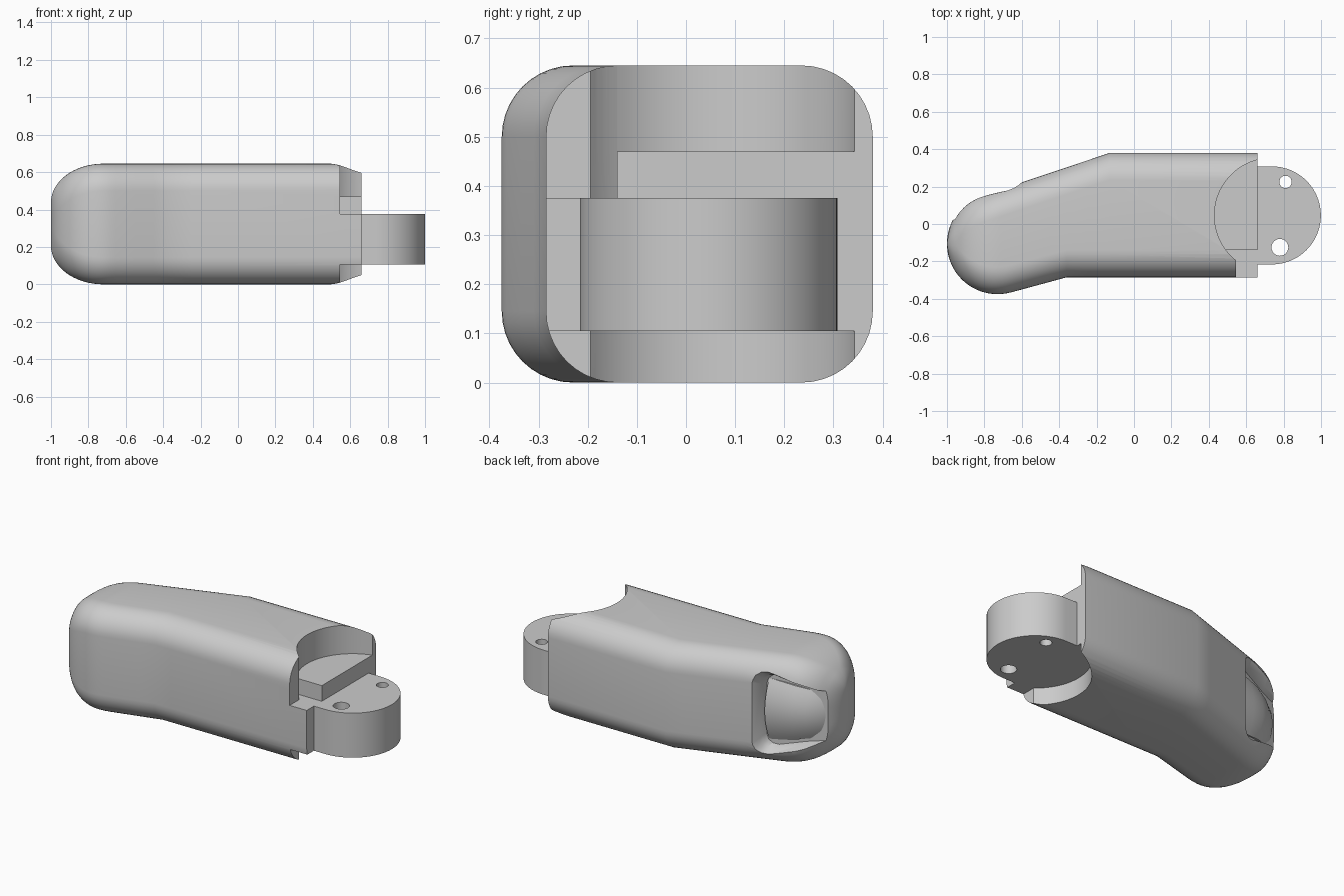
import bpy, bmesh, math

cube = bpy.data.objects.get("Cube")
if cube:
    bpy.data.objects.remove(cube, do_unlink=True)

grey = bpy.data.materials.new("light grey")
grey.use_nodes = True
grey.diffuse_color = (0.6, 0.6, 0.6, 1)
grey.node_tree.nodes["Principled BSDF"].inputs["Base Color"].default_value = (0.6, 0.6, 0.6, 1)


def loft(name, rings):
    """Closed solid skinned through rings with equal point counts."""
    bm = bmesh.new()
    loops = [[bm.verts.new(p) for p in ring] for ring in rings]
    n = len(loops[0])
    for a, b in zip(loops, loops[1:]):
        for i in range(n):
            j = (i + 1) % n
            bm.faces.new((a[i], a[j], b[j], b[i]))
    bm.faces.new(loops[0][::-1])
    bm.faces.new(loops[-1])
    bmesh.ops.recalc_face_normals(bm, faces=bm.faces)
    mesh = bpy.data.meshes.new(name)
    bm.to_mesh(mesh)
    bm.free()
    mesh.materials.append(grey)
    ob = bpy.data.objects.new(name, mesh)
    bpy.context.collection.objects.link(ob)
    return ob


def prism(name, outline, z0, z1):
    return loft(name, [[(x, y, z) for x, y in outline] for z in (z0, z1)])


def arc(cx, cy, r, a0, a1, n):
    angles = [math.radians(a0 + (a1 - a0) * i / n) for i in range(n + 1)]
    return [(cx + r * math.cos(a), cy + r * math.sin(a)) for a in angles]


def activate(ob):
    bpy.ops.object.select_all(action='DESELECT')
    ob.select_set(True)
    bpy.context.view_layer.objects.active = ob


def cut(ob, cutter):
    cutter.hide_render = True
    mod = ob.modifiers.new("cut", 'BOOLEAN')
    mod.operation = 'DIFFERENCE'
    mod.solver = 'EXACT'
    mod.object = cutter
    activate(ob)
    bpy.ops.object.modifier_apply(modifier=mod.name)
    bpy.data.objects.remove(cutter, do_unlink=True)


MID = 0.3225            # mid height
TX, TY, TR = -0.73, -0.105, 0.27   # rounded tip in plan
PX, PY = 0.737, 0.046   # joint pivot


# Bent body: rounded-rectangle sections along x
def y_tip(x):
    return math.sqrt(max(0, TR ** 2 - (x - TX) ** 2))


def y_high(x):
    if x < -0.81:
        return TY + y_tip(x)
    return min(0.38, 0.38 + 0.334 * (x + 0.13))


def y_low(x):
    if x < -0.655:
        return TY - y_tip(x)
    return max(-0.365 + 0.271 * (x + 0.655), -0.365) if x < -0.36 else -0.285


def half_height(x):
    if x > -0.72:
        return MID
    return 0.115 + 0.2075 * math.sqrt(max(0, 1 - ((-0.72 - x) / 0.28) ** 2))


def section(x):
    lo, hi, hz = y_low(x), y_high(x), half_height(x)
    hy, cy = (hi - lo) / 2, (hi + lo) / 2
    ry, rz = min(0.145, 0.92 * hy), min(0.145, 0.92 * hz)
    ring = []
    for k, (sy, sz) in enumerate(((1, 1), (-1, 1), (-1, -1), (1, -1))):
        for c, s in arc(0, 0, 1, 90 * k, 90 * k + 90, 10):
            ring.append((x, cy + sy * (hy - ry) + ry * c, MID + sz * (hz - rz) + rz * s))
    return ring


xs = [TX - TR * math.cos(math.radians(a)) for a in range(4, 101, 4)]
xs += [-0.655, -0.55, -0.45, -0.36, -0.25, -0.13, 0.66]
body = loft("body", [section(x) for x in xs])

# Joint pockets above and below, open to the front corner
corner = [(0.545, -0.6), (1.0, -0.6)]
pocket = arc(PX, PY, 0.307, 90, 231.5, 40) + corner + [(1.0, PY + 0.307)]
step = arc(PX, PY, 0.307, 217.3, 231.5, 5) + corner + [(1.0, -0.14)]
cut(body, prism("upper_pocket_cutter", pocket, 0.47, 1.0))
cut(body, prism("step_cutter", step, 0.375, 1.0))
cut(body, prism("lower_pocket_cutter", pocket, -0.5, 0.105))

# Flared recess around the nail, with a sloping floor
half = [(-1.08, 0.125), (-0.85, 0.17), (-0.70, 0.21), (-0.665, 0.205), (-0.643, 0.185), (-0.632, 0.15)]
plan = half + [(x, -w) for x, w in reversed(half)]


def recess_ring(rise, flare, shift):
    return [(x + shift, 0.13 + 0.32 * (x + 0.63) + rise, MID + w * flare) for x, w in plan]


cut(body, loft("recess_cutter", [recess_ring(0, 1, 0), recess_ring(0.035, 1.06, 0.008),
                                 recess_ring(0.10, 1.28, 0.035), recess_ring(0.4, 1.4, 0.05)]))

# Nail: crowned plate tapering to the tip
nail_rows = [(-0.645, 0.168, 0.185), (-0.72, 0.153, 0.175), (-0.80, 0.132, 0.162),
             (-0.87, 0.100, 0.148), (-0.93, 0.056, 0.135), (-0.97, 0.005, 0.125)]
rings = []
for x, crest, w in nail_rows:
    ts = [i / 8 - 1 for i in range(17)]
    rings.append([(x, crest - 0.045 * t * t, MID + w * t) for t in ts]
                 + [(x, crest - 0.12, MID + w), (x, crest - 0.12, MID - w)])
nail = loft("nail", rings)

# Hinge tongue with two pin holes
tongue = prism("hinge_tongue", [(0.66, PY - 0.262)] + arc(PX, PY, 0.262, -90, 90, 48)
               + [(0.66, PY + 0.262)], 0.105, 0.375)
for hx, hy, r in ((0.81, 0.225, 0.033), (0.78, -0.125, 0.045)):
    cut(tongue, prism("hole_cutter", arc(hx, hy, r, 0, 345, 23), 0, 0.5))

# Smooth shading with sharp cut edges
for ob in (body, nail, tongue):
    activate(ob)
    bpy.ops.object.shade_smooth_by_angle(angle=math.radians(30))
